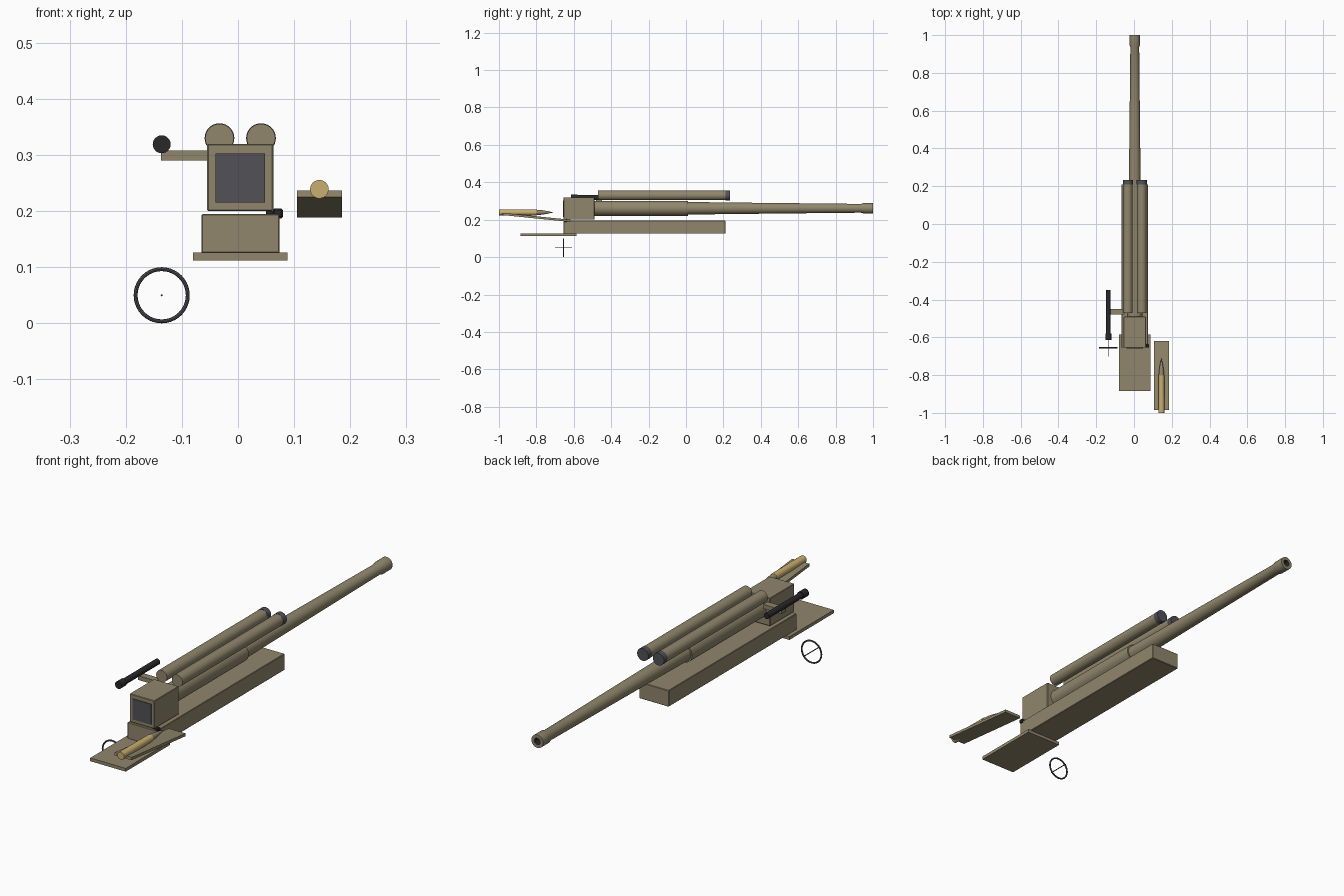
import bpy, bmesh, math
from mathutils import Matrix

if "Cube" in bpy.data.objects:
    bpy.data.objects.remove(bpy.data.objects["Cube"])


def mat(name, r, g, b):
    m = bpy.data.materials.new(name)
    m.diffuse_color = (r, g, b, 1)
    m.use_nodes = True
    m.node_tree.nodes["Principled BSDF"].inputs["Base Color"].default_value = m.diffuse_color
    return m


KHAKI = mat("khaki_paint", 0.28, 0.24, 0.15)
STEEL = mat("dark_steel", 0.084, 0.082, 0.095)
BLACK = mat("black_metal", 0.022, 0.022, 0.022)
BRASS = mat("brass", 0.58, 0.42, 0.16)


def finish(bm, name, materials, smooth=False):
    bmesh.ops.recalc_face_normals(bm, faces=bm.faces[:])
    me = bpy.data.meshes.new(name)
    bm.to_mesh(me)
    bm.free()
    ob = bpy.data.objects.new(name, me)
    bpy.context.collection.objects.link(ob)
    for m in materials:
        me.materials.append(m)
    if smooth:
        bpy.ops.object.select_all(action='DESELECT')
        ob.select_set(True)
        bpy.context.view_layer.objects.active = ob
        bpy.ops.object.shade_smooth_by_angle(angle=math.radians(35))
    return ob


def box(name, x, y, z, m, tilt=0.0, bevel=0.0):
    """Box from (min, max) pairs, optionally tilted about x."""
    pairs = (x, y, z)
    bm = bmesh.new()
    bmesh.ops.create_cube(bm, size=1)
    size = Matrix.Diagonal([b - a for a, b in pairs] + [1])
    centre = Matrix.Translation([(a + b) / 2 for a, b in pairs])
    bm.transform(centre @ Matrix.Rotation(tilt, 4, 'X') @ size)
    if bevel:
        bmesh.ops.bevel(bm, geom=bm.edges[:], offset=bevel, segments=1, affect='EDGES')
    return finish(bm, name, [m])


def turned(name, x, z, profile, materials, rule=None, n=32):
    """Turn (y, radius) points around an axis parallel to y."""
    bm = bmesh.new()
    rings = []
    for y, r in profile:
        rings.append([bm.verts.new((x + r * math.cos(2 * math.pi * i / n), y,
                                    z + r * math.sin(2 * math.pi * i / n))) for i in range(n)])
    for k, (a, b) in enumerate(zip(rings, rings[1:])):
        for i in range(n):
            f = bm.faces.new((a[i], a[(i + 1) % n], b[(i + 1) % n], b[i]))
            f.material_index = rule(k) if rule else 0
    bm.faces.new(rings[0])
    end = bm.faces.new(rings[-1])
    end.material_index = rule(len(rings) - 1) if rule else 0
    return finish(bm, name, materials, True)


CX = 0.004  # centreline of the gun

# Cradle and loading platform
box("cradle", (-0.065, 0.074), (-0.655, 0.21), (0.125, 0.195), KHAKI, bevel=0.002)
box("platform", (-0.08, 0.088), (-0.885, -0.585), (0.112, 0.126), KHAKI)

# Breech with its steel block
box("breech", (-0.055, 0.063), (-0.655, -0.49), (0.20, 0.32), KHAKI, bevel=0.002)
box("breech_block", (-0.04, 0.048), (-0.658, -0.652), (0.215, 0.303), STEEL)
box("breech_lever", (0.05, 0.066), (-0.648, -0.642), (0.194, 0.2005), BLACK)
box("lever_knob", (0.062, 0.08), (-0.654, -0.636), (0.187, 0.205), BLACK, bevel=0.003)

# Barrel sleeve, tapered barrel, muzzle collar and dark bore
turned("barrel_sleeve", CX, 0.261, [(-0.50, 0.04), (0.01, 0.04)], [KHAKI])
turned("barrel", CX, 0.261,
       [(0.0, 0.034), (0.22, 0.031), (0.60, 0.027), (0.935, 0.0235), (0.95, 0.028),
        (1.0, 0.028), (1.0, 0.014), (0.93, 0.014)],
       [KHAKI, BLACK], lambda k: 1 if k >= 6 else 0)

# Paired recoil cylinders with steel caps
for side, x in (("left", -0.033), ("right", 0.041)):
    turned("recoil_cylinder_" + side, x, 0.33, [(-0.47, 0.0255), (0.212, 0.0255)], [KHAKI])
    turned("recoil_cap_" + side, x, 0.33, [(0.21, 0.0265), (0.234, 0.0265)], [STEEL])

# Sighting telescope on its bracket
box("sight_bracket", (-0.137, -0.05), (-0.48, -0.45), (0.29, 0.308), KHAKI)
turned("sight_telescope", -0.136, 0.319,
       [(-0.615, 0.016), (-0.58, 0.016), (-0.58, 0.0125), (-0.35, 0.0125)], [BLACK], n=24)

# Handwheel: ring facing front, with a thin axle
bm = bmesh.new()
N, M = 40, 8
rings = []
for i in range(N):
    a = 2 * math.pi * i / N
    rings.append([])
    for j in range(M):
        b = 2 * math.pi * j / M
        r = 0.0465 + 0.0035 * math.cos(b)
        rings[-1].append(bm.verts.new((-0.136 + r * math.cos(a),
                                       -0.655 + 0.0035 * math.sin(b),
                                       0.05 + r * math.sin(a))))
for i in range(N):
    p, q = rings[i], rings[(i + 1) % N]
    for j in range(M):
        bm.faces.new((p[j], q[j], q[(j + 1) % M], p[(j + 1) % M]))
finish(bm, "handwheel_ring", [STEEL], True)
turned("handwheel_axle", -0.136, 0.05, [(-0.701, 0.002), (-0.609, 0.002)], [STEEL], n=8)

# Sloping loading tray and the shell lying on it
box("loading_tray", (0.105, 0.185), (-0.985, -0.618), (0.2065, 0.2185), KHAKI, tilt=-0.1)
turned("shell_case", 0.145, 0.239, [(-1.0, 0.0165), (-0.80, 0.0155)], [BRASS], n=24)
turned("shell_nose", 0.145, 0.239,
       [(-0.802, 0.0145), (-0.775, 0.0125), (-0.745, 0.008), (-0.712, 0.001)], [KHAKI], n=24)
